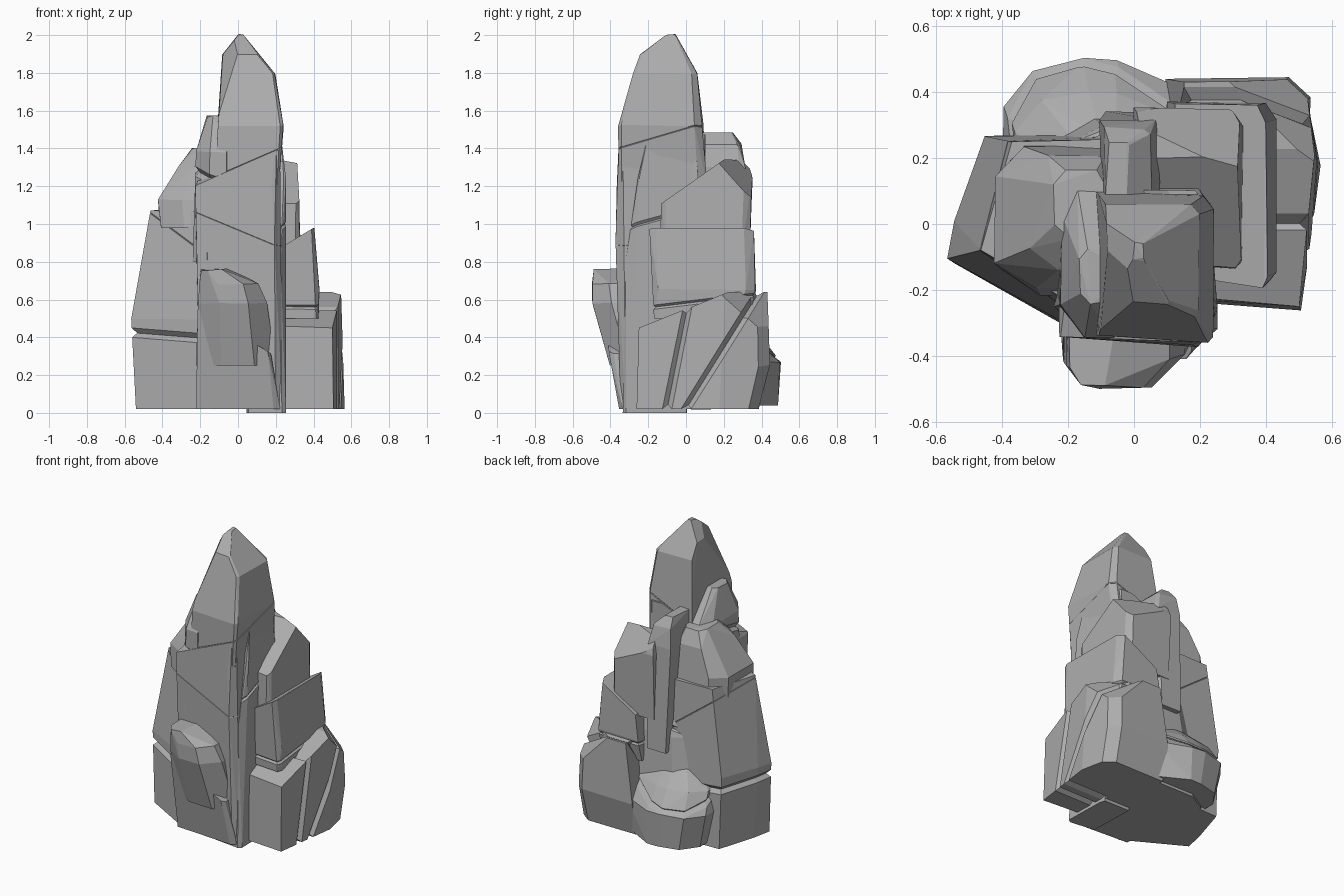
import bpy
import bmesh
import random
from mathutils import Vector

random.seed(4)
start_cube = bpy.data.objects.get("Cube")
if start_cube:
    bpy.data.objects.remove(start_cube, do_unlink=True)

# One grey stone colour
stone = bpy.data.materials.new("grey_stone")
stone.use_nodes = True
colour = (0.42, 0.42, 0.42, 1.0)
stone.diffuse_color = colour
shader = next(n for n in stone.node_tree.nodes if n.type == "BSDF_PRINCIPLED")
shader.inputs["Base Color"].default_value = colour
shader.inputs["Roughness"].default_value = 0.9

# Unit footprints, stretched to the box of every level
OCTAGON = [(0, 0.2), (0, 0.8), (0.2, 1), (0.8, 1), (1, 0.8), (1, 0.25), (0.72, 0), (0.3, 0)]
BLOCK = [(0, 0.06), (0, 1), (0.9, 1), (1, 0.9), (1, 0.05), (0.94, 0)]
LEFT_WEDGE = [(0, 0.35), (0.04, 0.55), (0.2, 0.98), (0.9, 1), (1, 0.7), (1, 0), (0.7, 0)]
RIGHT_WEDGE = [(0, 0.05), (0.88, 0), (0.93, 0.26), (1, 0.68), (0.95, 0.92), (0.8, 1), (0, 1)]
FAN = [(0, 0), (0, 0.7), (0.15, 0.93), (0.42, 1), (0.58, 1), (0.95, 0.8), (1, 0)]


def slice_off(bm, plane, keep_above, bevel):
    """Cut along z = h + sx*x + sy*y, close the cut and chamfer its rim."""
    h, sx, sy = plane
    normal = Vector((-sx, -sy, 1)).normalized()
    if keep_above:
        normal.negate()
    geom = bm.verts[:] + bm.edges[:] + bm.faces[:]
    cut = bmesh.ops.bisect_plane(bm, geom=geom, plane_co=(0, 0, h), plane_no=normal,
                                 clear_outer=True)["geom_cut"]
    rim = [e for e in cut if isinstance(e, bmesh.types.BMEdge)]
    if len(rim) < 3:
        return
    bmesh.ops.contextual_create(bm, geom=rim)
    if bevel:
        bmesh.ops.bevel(bm, geom=rim, offset=bevel, segments=1,
                        affect="EDGES", clamp_overlap=True)


def finish(bm, name):
    if bm.faces:
        bmesh.ops.recalc_face_normals(bm, faces=bm.faces[:])
        mesh = bpy.data.meshes.new(name)
        bm.to_mesh(mesh)
        mesh.materials.append(stone)
        bpy.context.collection.objects.link(bpy.data.objects.new(name, mesh))
    bm.free()


def rock(name, footprint, levels, seams=(), roofs=(), bevel=0.025, rough=0.006):
    """Faceted hull through level boxes (z, x0, x1, y0, y1), cracked along seams."""
    bm = bmesh.new()
    for i, (z, x0, x1, y0, y1) in enumerate(levels):
        for u, v in footprint:
            jx, jy, jz = (random.uniform(-rough, rough) for _ in range(3))
            bm.verts.new((x0 + u * (x1 - x0) + jx, y0 + v * (y1 - y0) + jy,
                          z + (jz if i else 0)))
    bmesh.ops.convex_hull(bm, input=bm.verts[:])
    bmesh.ops.delete(bm, geom=[v for v in bm.verts if not v.link_faces], context="VERTS")
    bmesh.ops.dissolve_limit(bm, angle_limit=0.1, verts=bm.verts[:], edges=bm.edges[:])
    for roof in roofs:
        slice_off(bm, roof, False, 0)
    for i, seam in enumerate(seams):
        upper = bm.copy()
        slice_off(upper, seam, True, bevel)
        finish(upper, f"{name}_{i + 1}")
        slice_off(bm, seam, False, bevel)
    finish(bm, f"{name}_{len(seams) + 1}")


# Central spire: pointed cap over a cracked column
rock("spire_cap", BLOCK, [
    (1.2, -0.12, 0.22, -0.36, 0.11),
    (1.52, -0.11, 0.24, -0.36, 0.09),
    (1.8, -0.09, 0.2, -0.28, 0.06),
    (1.9, -0.08, 0.11, -0.24, 0.0),
    (2.0, 0.0, 0.03, -0.11, -0.06)],
    seams=[(1.4, 0.45, 0.28)], roofs=[(2.17, 2.26, 1.13)])
rock("spire_column", BLOCK, [
    (0.02, -0.2, 0.23, -0.34, 0.1),
    (0.9, -0.22, 0.22, -0.37, 0.1),
    (1.2, -0.23, 0.2, -0.37, 0.11),
    (1.47, -0.12, 0.22, -0.36, 0.1)],
    seams=[(1.04, -0.4, 0.2)], roofs=[(1.4, 0.45, 0.28)])
rock("column_rib", BLOCK, [
    (0.0, 0.05, 0.25, -0.34, 0.0),
    (0.8, 0.1, 0.24, -0.32, 0.02),
    (1.25, 0.12, 0.25, -0.26, 0.06),
    (1.46, 0.14, 0.23, -0.2, 0.05)], seams=[(1.0, 0.3, 0.3)])
rock("left_shoulder", OCTAGON, [
    (0.8, -0.24, 0.0, -0.34, 0.12),
    (1.38, -0.22, 0.0, -0.34, 0.12),
    (1.57, -0.16, -0.08, -0.24, -0.08)], seams=[(1.26, -0.3, 0.2)])

# Leaning slab at the front, on its own base
rock("slab_base", BLOCK, [
    (0.02, -0.22, 0.22, -0.35, 0.0),
    (0.3, -0.22, 0.18, -0.41, 0.0),
    (0.55, -0.21, 0.14, -0.44, 0.0)], roofs=[(0.42, -0.6, 0)])
rock("front_slab", OCTAGON, [
    (0.25, -0.22, 0.2, -0.4, 0.0),
    (0.58, -0.21, 0.15, -0.5, -0.1),
    (0.68, -0.2, 0.11, -0.5, -0.15),
    (0.76, -0.2, -0.05, -0.49, -0.2)])

# Broad buttress on the -x side with a domed upper block
rock("side_buttress", LEFT_WEDGE, [
    (0.02, -0.54, 0.0, -0.33, 0.28),
    (0.5, -0.57, 0.0, -0.32, 0.28),
    (1.07, -0.46, 0.0, -0.27, 0.26)],
    seams=[(0.71, -0.75, 0.0), (0.38, -0.08, 0.0)])
rock("buttress_top", OCTAGON, [
    (0.98, -0.41, 0.0, -0.22, 0.24),
    (1.13, -0.42, 0.0, -0.2, 0.23),
    (1.3, -0.31, -0.03, -0.14, 0.21),
    (1.4, -0.24, -0.08, -0.05, 0.16)])

# Stepped blocks on the +x side
rock("low_block", RIGHT_WEDGE, [
    (0.02, 0.1, 0.56, -0.26, 0.38),
    (0.25, 0.1, 0.56, -0.26, 0.44),
    (0.64, 0.15, 0.54, -0.25, 0.43)],
    seams=[(0.52, 0, 5), (0.02, 0, 1.6)], roofs=[(0.55, 0, 0.4), (1.36, -1, -1)])
rock("middle_block", BLOCK, [
    (0.5, 0.1, 0.43, -0.17, 0.34),
    (0.65, 0.1, 0.43, -0.17, 0.37),
    (0.98, 0.15, 0.4, -0.19, 0.36)], seams=[(0.58, 0, 0.12)], roofs=[(0.74, 0.6, 0)])
rock("upper_block", BLOCK, [
    (0.8, 0.0, 0.33, -0.14, 0.34),
    (1.24, 0.0, 0.32, -0.13, 0.35),
    (1.34, 0.02, 0.31, 0.1, 0.33)],
    roofs=[(1.2, 0, 0.7), (1.67, -0.5, -1.1)])

# Rear filling, blade and foot
rock("rear_core", OCTAGON, [
    (0.02, -0.3, 0.35, 0.0, 0.36),
    (0.7, -0.2, 0.3, 0.0, 0.3),
    (1.05, -0.08, 0.22, 0.0, 0.22)], seams=[(0.72, 0.3, 0.2)])
rock("rear_blade", BLOCK, [
    (0.6, -0.08, 0.08, 0.02, 0.34),
    (1.3, -0.1, 0.08, 0.05, 0.31),
    (1.42, -0.09, 0.05, 0.06, 0.29),
    (1.48, -0.08, -0.02, 0.08, 0.25)])
rock("rear_foot", FAN, [
    (0.04, -0.34, 0.16, 0.0, 0.49),
    (0.27, -0.4, 0.2, 0.0, 0.5),
    (0.4, -0.36, 0.16, 0.0, 0.4),
    (0.53, -0.22, 0.08, 0.0, 0.26)], seams=[(0.5, 0.1, -0.4)])
